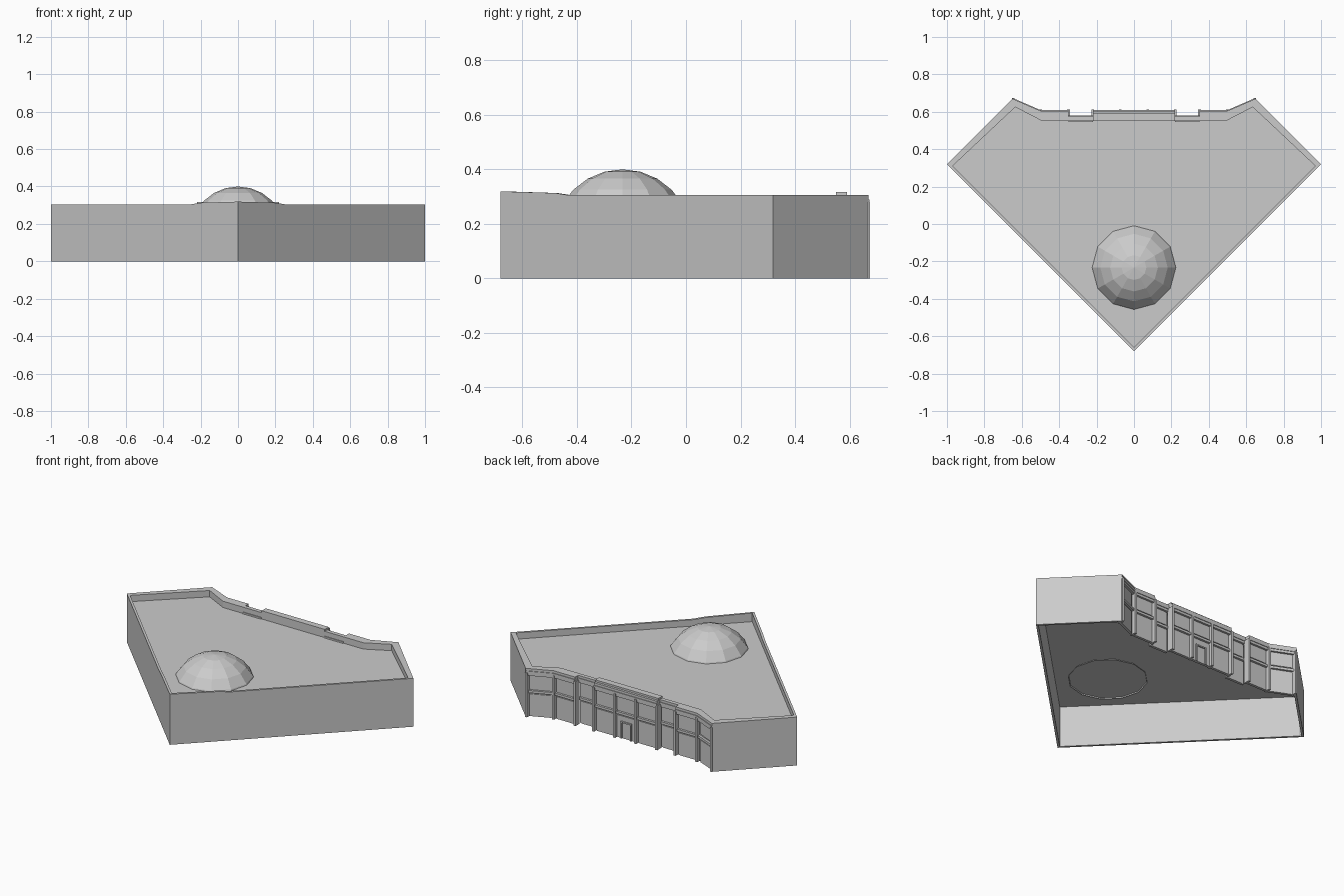
import bpy
import bmesh
from mathutils import Vector

cube = bpy.data.objects.get("Cube")
if cube:
    bpy.data.objects.remove(cube, do_unlink=True)

stone = bpy.data.materials.new("light_grey_stone")
stone.use_nodes = True
stone.diffuse_color = (0.6, 0.6, 0.6, 1)
stone.node_tree.nodes["Principled BSDF"].inputs["Base Color"].default_value = (0.6, 0.6, 0.6, 1)

ROOF, TOP = 0.265, 0.305


def finish(name, bm):
    bmesh.ops.recalc_face_normals(bm, faces=bm.faces)
    mesh = bpy.data.meshes.new(name)
    bm.to_mesh(mesh)
    bm.free()
    mesh.materials.append(stone)
    obj = bpy.data.objects.new(name, mesh)
    bpy.context.collection.objects.link(obj)
    return obj


def prism(bm, pts, z0, z1, mirror=True):
    """Upright prism over a plan outline; z1 may be one height per corner."""
    tops = z1 if isinstance(z1, list) else [z1] * len(pts)
    for side in ((1, -1) if mirror else (1,)):
        low = [bm.verts.new((side * x, y, z0)) for x, y in pts]
        high = [bm.verts.new((side * x, y, z)) for (x, y), z in zip(pts, tops)]
        bm.faces.new(low[::-1])
        bm.faces.new(high)
        for i in range(len(pts)):
            j = (i + 1) % len(pts)
            bm.faces.new((low[i], low[j], high[j], high[i]))


def slab(bm, a, b, back, front, z0, z1, start=0.0, end=1.0):
    """Slab along plan line a-b, between two outward depths, on part of its length."""
    a, b = Vector(a), Vector(b)
    d = b - a
    n = Vector((-d.y, d.x)).normalized()
    if n.y < 0:
        n = -n
    p, q = a + d * start, a + d * end
    prism(bm, [p + n * back, q + n * back, q + n * front, p + n * front], z0, z1)


# Plan corners, on the +x half
apex, tip, horn = (0, -0.68), (1, 0.32), (0.65, 0.67)
apex_in, tip_in, horn_in, bend_in = (0, -0.66), (0.97, 0.31), (0.635, 0.625), (0.49, 0.55)

# Plain outer walls, open underneath
bm = bmesh.new()
prism(bm, [apex, tip, tip_in, apex_in], 0, TOP)
finish("front_walls", bm)
bm = bmesh.new()
prism(bm, [tip, horn, (0.64, 0.66), (0.985, 0.315)], 0, TOP)
finish("wing_walls", bm)

# Roof deck
bm = bmesh.new()
half = [tip_in, horn_in, bend_in]
outline = [apex_in] + half + [(-x, y) for x, y in reversed(half)]
prism(bm, outline, ROOF - 0.005, ROOF, mirror=False)
finish("roof_deck", bm)

# Broad parapet on the wings and along the back
bm = bmesh.new()
prism(bm, [tip, horn, horn_in, tip_in], ROOF - 0.005, TOP)
prism(bm, [horn, (0.5, 0.605), bend_in, horn_in], ROOF - 0.005, TOP)
prism(bm, [(0.5, 0.605), (0.35, 0.605), (0.35, 0.55), bend_in], ROOF - 0.005, TOP)
prism(bm, [(0.35, 0.575), (0.22, 0.575), (0.22, 0.55), (0.35, 0.55)], ROOF - 0.005, TOP)
prism(bm, [(0.22, 0.605), (0, 0.605), (0, 0.55), (0.22, 0.55)], ROOF - 0.005, TOP)
finish("parapet", bm)

# Raised coping at the centre of the back and at the front corner
bm = bmesh.new()
prism(bm, [(-0.22, 0.55), (0.22, 0.55), (0.22, 0.59), (-0.22, 0.59)], TOP, 0.317, mirror=False)
finish("back_coping", bm)
bm = bmesh.new()
prism(bm, [apex, (0.2, -0.48), (0.19, -0.47), apex_in], TOP - 0.01, [0.319, 0.313, 0.313, 0.319])
prism(bm, [(0.2, -0.48), (0.25, -0.43), (0.24, -0.42), (0.19, -0.47)], TOP - 0.01,
      [0.313, TOP, TOP, 0.313])
finish("front_coping", bm)

# Back facade: bays between columns, one of them set back
panels, columns, bands, windows = (bmesh.new() for _ in range(4))
bays = [((0, 0.605), (0.073, 0.605)),
        ((0.073, 0.605), (0.22, 0.605)),
        ((0.22, 0.575), (0.35, 0.575)),
        ((0.35, 0.605), (0.5, 0.605)),
        ((0.5, 0.605), horn)]
for a, b in bays:
    slab(panels, a, b, -0.03, -0.018, 0, TOP - 0.03)
    slab(bands, a, b, -0.02, -0.004, 0.15, 0.165)
    slab(bands, a, b, -0.02, 0.004, TOP - 0.03, TOP - 0.015)
    first = 0 if a[0] == 0 else 0.1
    slab(windows, a, b, -0.02, -0.013, 0.175, 0.265, first, 0.9)
    slab(windows, a, b, -0.02, -0.013, 0.0, 0.14, first, 0.9)
for x, y in [(0.073, 0.605), (0.22, 0.605), (0.35, 0.605), (0.5, 0.605), (0.645, 0.667)]:
    w, back = 0.007, 0.035
    prism(columns, [(x - w, y - back), (x + w, y - back), (x + w, y + 0.007), (x - w, y + 0.007)],
          0, TOP - 0.025)
finish("facade_panels", panels)
finish("facade_columns", columns)
finish("facade_bands", bands)
finish("facade_windows", windows)

# Door frame in the middle bay
bm = bmesh.new()
prism(bm, [(0.03, 0.585), (0.038, 0.585), (0.038, 0.6), (0.03, 0.6)], 0, 0.1)
prism(bm, [(-0.038, 0.585), (0.038, 0.585), (0.038, 0.6), (-0.038, 0.6)], 0.1, 0.108, mirror=False)
finish("door_frame", bm)

# Faceted dome: the cap of a sphere
bm = bmesh.new()
bmesh.ops.create_uvsphere(bm, u_segments=12, v_segments=12, radius=0.255)
bmesh.ops.translate(bm, verts=bm.verts, vec=(0, -0.233, 0.145))
bmesh.ops.bisect_plane(bm, geom=bm.verts[:] + bm.edges[:] + bm.faces[:],
                       plane_co=(0, 0, ROOF - 0.012), plane_no=(0, 0, 1), clear_inner=True)
finish("dome", bm)
